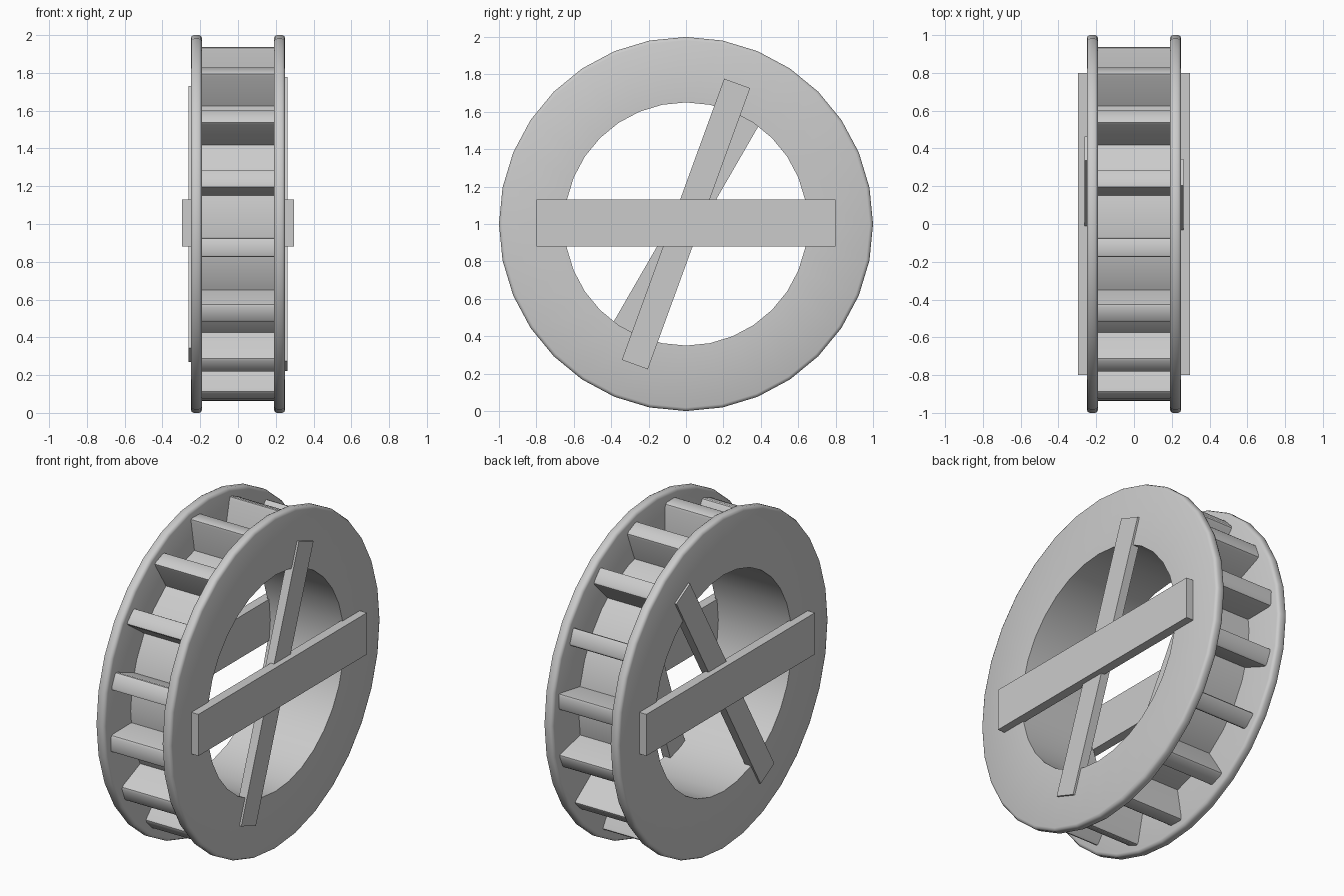
import bpy, bmesh, math
from mathutils import Matrix

if "Cube" in bpy.data.objects:
    bpy.data.objects.remove(bpy.data.objects["Cube"])

SEG = 32
PADDLES = 16
CENTER = Matrix.Translation((0, 0, 1))


def finish(name, bm, smooth=False):
    bmesh.ops.recalc_face_normals(bm, faces=bm.faces)
    mesh = bpy.data.meshes.new(name)
    bm.to_mesh(mesh)
    bm.free()
    ob = bpy.data.objects.new(name, mesh)
    bpy.context.collection.objects.link(ob)
    if smooth:
        bpy.ops.object.select_all(action='DESELECT')
        ob.select_set(True)
        bpy.context.view_layer.objects.active = ob
        bpy.ops.object.shade_smooth_by_angle(angle=math.radians(40))
    return ob


def lathe(name, profile):
    """Spin a closed (x, radius) profile around the wheel axle."""
    bm = bmesh.new()
    rings = []
    for i in range(SEG):
        a = 2 * math.pi * i / SEG
        rings.append([bm.verts.new((x, r * math.sin(a), 1 + r * math.cos(a)))
                      for x, r in profile])
    n = len(profile)
    for i in range(SEG):
        p, q = rings[i], rings[(i + 1) % SEG]
        for k in range(n):
            m = (k + 1) % n
            bm.faces.new((p[k], p[m], q[m], q[k]))
    return finish(name, bm, smooth=True)


def bar(name, x0, x1, width, length, angle):
    """Flat brace across a rim; angle tilts it from vertical towards +y."""
    bm = bmesh.new()
    bmesh.ops.create_cube(bm, size=1)
    mat = (Matrix.Translation(((x0 + x1) / 2, 0, 1))
           @ Matrix.Rotation(math.radians(-angle), 4, 'X')
           @ Matrix.Diagonal((abs(x1 - x0), width, length, 1)))
    bmesh.ops.transform(bm, matrix=mat, verts=bm.verts)
    return finish(name, bm)


# Side rims with softened outer edges
for label, s in (("right", 1), ("left", -1)):
    lathe(label + "_rim", [(s * x, r) for x, r in (
        (0.19, 0.65), (0.25, 0.65), (0.25, 0.982), (0.245, 0.994),
        (0.234, 1.0), (0.206, 1.0), (0.195, 0.994), (0.19, 0.982))])

# Drum between the rims
lathe("drum", [(-0.2, 0.65), (0.2, 0.65), (0.2, 0.748), (-0.2, 0.748)])

# Flared paddles with rounded tips, as (radius, offset) cross-section
section = [(0.70, -0.072), (0.915, -0.074), (0.928, -0.078), (0.935, -0.09),
           (0.937, -0.162), (0.932, -0.173), (0.918, -0.174), (0.70, -0.136)]
bm = bmesh.new()
for i in range(PADDLES):
    rot = CENTER @ Matrix.Rotation(2 * math.pi * i / PADDLES, 4, 'X')
    ends = [[bm.verts.new(rot @ Matrix.Translation((x, -r, t)).translation)
             for r, t in section] for x in (-0.2, 0.2)]
    a, b = ends
    bm.faces.new(a)
    bm.faces.new(b[::-1])
    for k in range(len(section)):
        m = (k + 1) % len(section)
        bm.faces.new((a[k], b[k], b[m], a[m]))
finish("paddles", bm, smooth=True)

# Wide horizontal braces and thin slanted braces on both sides
for label, s, tilt in (("right", 1, 20), ("left", -1, 30)):
    bar(label + "_wide_brace", s * 0.24, s * 0.297, 0.25, 1.6, 90)
    b = bar(label + "_thin_brace", s * 0.21, s * 0.262, 0.148, 1.6, tilt)

# Wide braces sit fractionally above the axle
for ob in bpy.data.objects:
    if "wide" in ob.name:
        ob.location.z = 0.005
